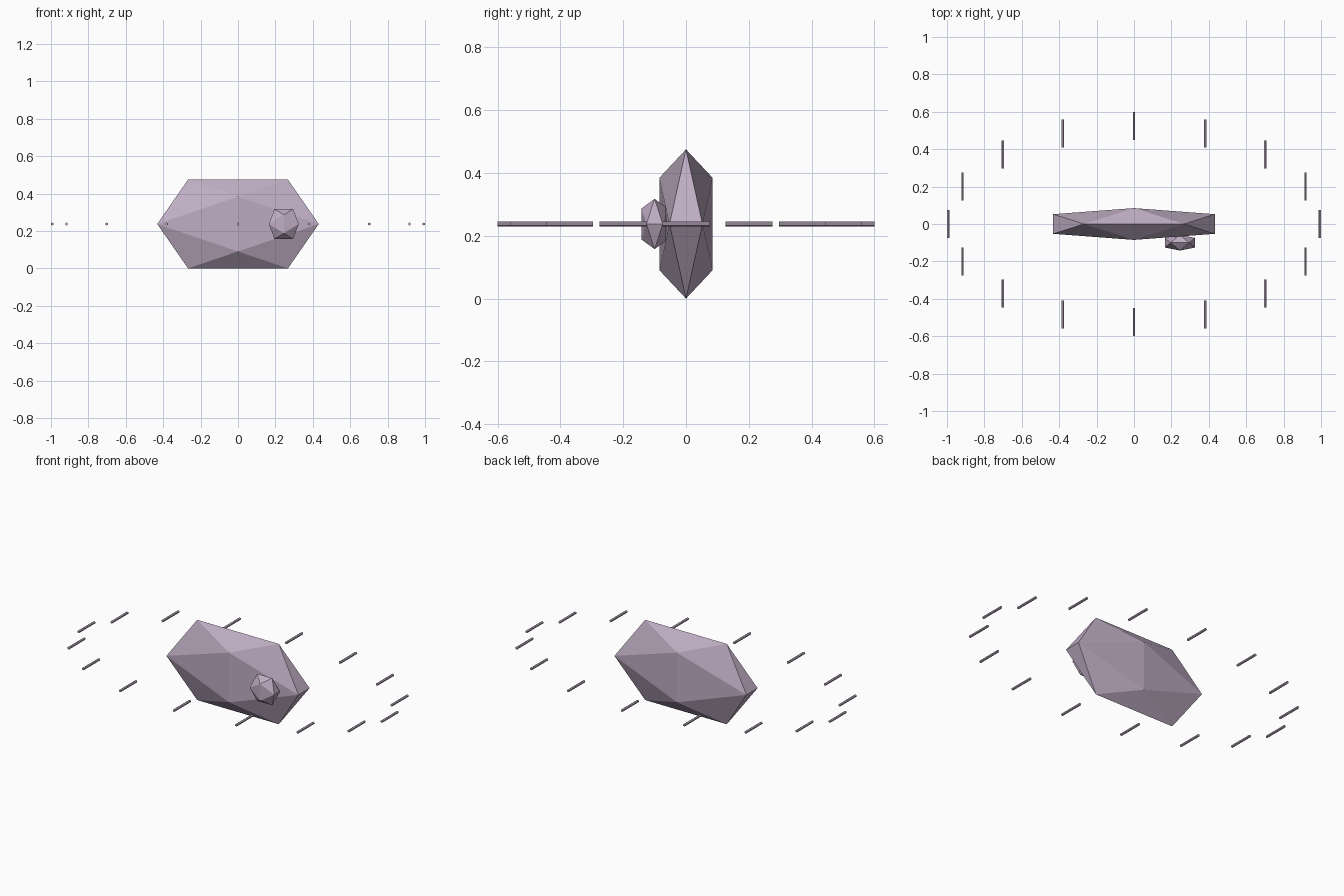
import bpy, bmesh, math
from mathutils import Matrix

if "Cube" in bpy.data.objects:
    bpy.data.objects.remove(bpy.data.objects["Cube"], do_unlink=True)

lilac = bpy.data.materials.new("dusty lilac")
lilac.use_nodes = True
colour = (0.52, 0.42, 0.55, 1)
lilac.diffuse_color = colour
lilac.node_tree.nodes["Principled BSDF"].inputs["Base Color"].default_value = colour

GOLDEN = (1 + math.sqrt(5)) / 2
MID_Z = 0.2375


def finish(name, bm, location):
    bmesh.ops.recalc_face_normals(bm, faces=bm.faces)
    mesh = bpy.data.meshes.new(name)
    bm.to_mesh(mesh)
    bm.free()
    mesh.materials.append(lilac)
    obj = bpy.data.objects.new(name, mesh)
    obj.location = location
    bpy.context.collection.objects.link(obj)


def gem(name, half_size, location):
    """Stretched icosahedron: the hull of three crossed golden rectangles."""
    bm = bmesh.new()
    for long in (-1, 1):
        for short in (-1 / GOLDEN, 1 / GOLDEN):
            for corner in ((long, short, 0), (short, 0, long), (0, long, short)):
                bm.verts.new([c * h for c, h in zip(corner, half_size)])
    bmesh.ops.convex_hull(bm, input=bm.verts[:])
    finish(name, bm, location)


# Large flattened rock and the small one on its front
gem("main_rock", (0.432, 0.085, MID_Z), (0, 0, MID_Z))
gem("small_rock", (0.08, 0.042, 0.08), (0.245, -0.1, MID_Z))

# Oval ring of slim rods, all pointing front to back
COUNT = 16
for i in range(COUNT):
    angle = math.tau * i / COUNT
    bm = bmesh.new()
    bmesh.ops.create_cone(bm, cap_ends=True, segments=6, radius1=0.0075,
                          radius2=0.0075, depth=0.15,
                          matrix=Matrix.Rotation(math.pi / 2, 4, "X"))
    finish(f"ring_rod_{i + 1}", bm,
           (0.9925 * math.cos(angle), 0.525 * math.sin(angle), MID_Z))
